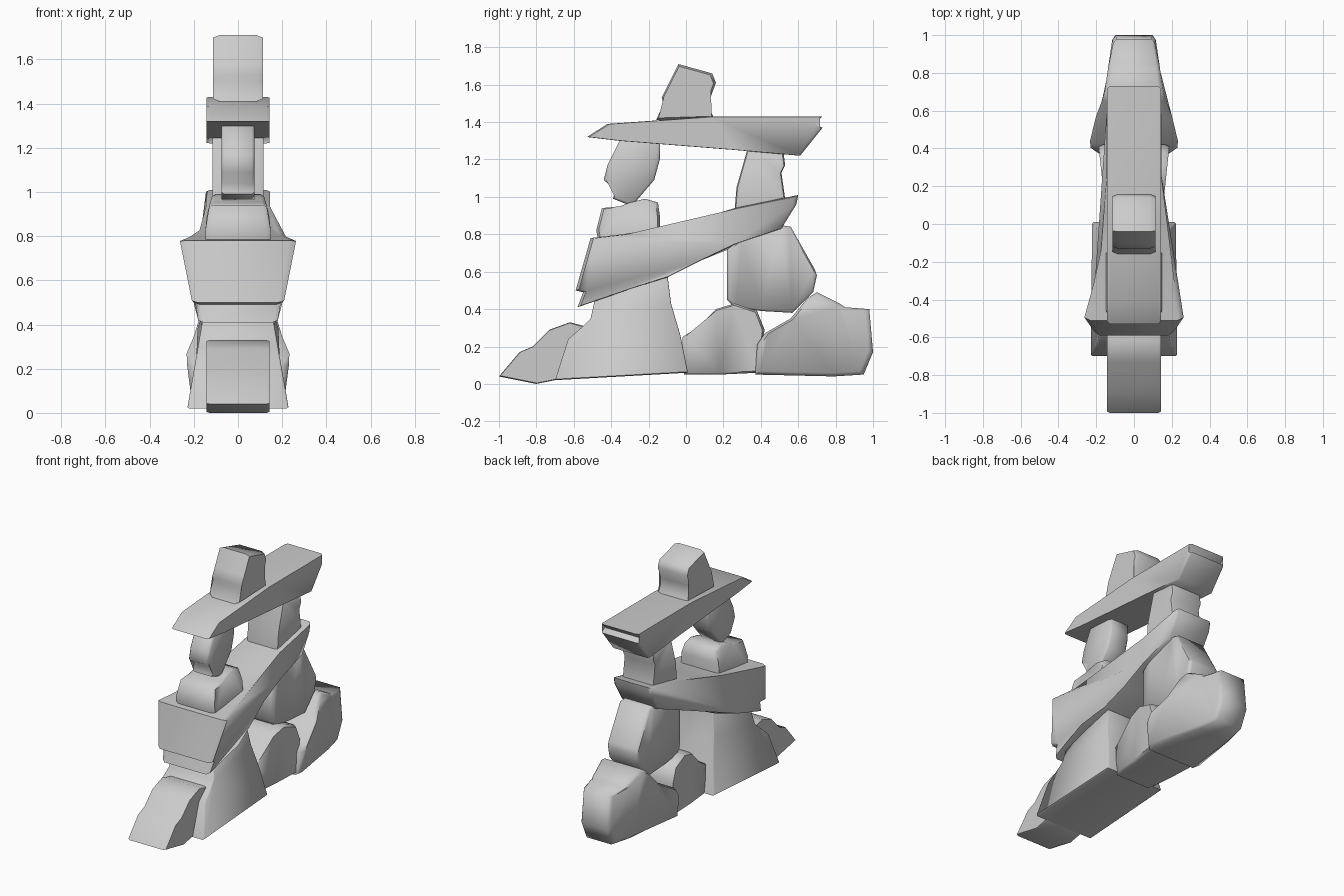
import bpy, bmesh, math

if "Cube" in bpy.data.objects:
    bpy.data.objects.remove(bpy.data.objects["Cube"])


def stone(name, profile, width, round_=0.93, edge=0.92):
    """Stone from a side outline (y, z in hundredths) with half-width width(y, z)."""
    pts = [(y / 100, z / 100) for y, z in profile]
    cy = (min(p[0] for p in pts) + max(p[0] for p in pts)) / 2
    cz = (min(p[1] for p in pts) + max(p[1] for p in pts)) / 2
    bm = bmesh.new()
    rings = []
    # four rings across x: inset side, full outline, full outline, inset side
    for sx, s in ((-1, round_), (-edge, 1), (edge, 1), (1, round_)):
        rings.append([bm.verts.new((sx * width(y, z), cy + (y - cy) * s, cz + (z - cz) * s))
                      for y, z in pts])
    n = len(pts)
    for a, b in zip(rings, rings[1:]):
        for i in range(n):
            j = (i + 1) % n
            bm.faces.new((a[i], a[j], b[j], b[i]))
    caps = [bm.faces.new(rings[0]), bm.faces.new(rings[-1])]
    bmesh.ops.triangulate(bm, faces=caps)
    bmesh.ops.recalc_face_normals(bm, faces=bm.faces)
    mesh = bpy.data.meshes.new(name)
    bm.to_mesh(mesh)
    bm.free()
    ob = bpy.data.objects.new(name, mesh)
    bpy.context.collection.objects.link(ob)
    bpy.ops.object.select_all(action='DESELECT')
    ob.select_set(True)
    bpy.context.view_layer.objects.active = ob
    bpy.ops.object.shade_smooth_by_angle(angle=math.radians(62))
    return ob


def slab_width(y, z):
    """Tilted slab: wide at the front, tapering back and towards its lower front lip."""
    w = 0.145 + 0.115 * (max(0, 0.1 - y) / 0.6) ** 1.5
    return w - (0.28 * max(0, 0.78 - z) if y < -0.3 else 0)


# base stones
stone("front_foot_stone",
      [(-100, 4), (-89, 17), (-82, 20), (-73, 29), (-62, 33), (-51, 30), (-60, 5), (-70, 2), (-80, 0)],
      lambda y, z: 0.143, 0.97, 0.9)
stone("front_leg_stone",
      [(-70, 2), (-63, 24), (-56, 30), (-51, 35), (-49, 44), (-10, 59), (-8, 43), (-3, 26), (1, 6)],
      lambda y, z: 0.232 - 0.17 * z, 0.98, 0.96)
stone("middle_base_stone",
      [(-2, 25), (6, 30), (16, 40), (26, 43), (38, 39), (42, 29), (39, 6), (18, 5), (-1, 5)],
      lambda y, z: 0.145 + 0.1 * max(y, 0), 0.95, 0.88)
stone("back_base_stone",
      [(37, 5), (38, 21), (42, 27), (56, 35), (65, 46), (70, 49), (82, 43), (85, 41), (98, 40),
       (100, 17), (95, 5), (79, 4)],
      lambda y, z: 0.235 - 0.2 * max(0, y - 0.45) - 0.12 * abs(z - 0.25), 0.92, 0.85)

# back leg and tilted middle slab
stone("back_leg_stone",
      [(22, 72), (29, 77), (50, 85), (56, 84), (69, 61), (70, 58), (68, 49), (57, 38), (40, 39),
       (26, 41), (22, 45)],
      lambda y, z: 0.115, 0.96, 0.85)
stone("tilted_slab",
      [(-51, 78), (-34, 80), (-14, 83), (6, 88), (26, 94), (60, 101), (59, 96), (51, 83), (27, 75),
       (8, 66), (-10, 57), (-29, 51), (-58, 41), (-55, 49), (-59, 50)],
      slab_width, 0.97, 0.88)

# stones carrying the lintel
stone("lower_front_block",
      [(-47, 77), (-48, 82), (-45, 94), (-35, 95), (-30, 97), (-22, 99), (-15, 97), (-14, 90), (-14, 82)],
      lambda y, z: 0.148 - 0.25 * max(0, z - 0.87), 0.92, 0.85)
stone("upper_front_block",
      [(-35, 131), (-14, 130), (-14, 120), (-17, 109), (-29, 95), (-39, 99), (-38, 104), (-44, 109), (-42, 117)],
      lambda y, z: 0.075, 0.92, 0.85)
stone("back_pillar_block",
      [(33, 126), (52, 125), (53, 117), (51, 113), (53, 99), (26, 93), (27, 105)],
      lambda y, z: 0.116, 0.95, 0.88)

# lintel slab and cap stone
stone("lintel_slab",
      [(-53, 132), (-42, 139), (14, 143), (73, 143), (69, 139), (73, 137), (61, 122), (27, 125), (-36, 130)],
      lambda y, z: 0.142, 0.98, 0.9)
stone("cap_stone",
      [(-16, 141), (-12, 150), (-13, 153), (-10, 159), (-4, 171), (14, 166), (16, 161), (13, 153),
       (13, 146), (15, 142)],
      lambda y, z: 0.113, 0.92, 0.75)
